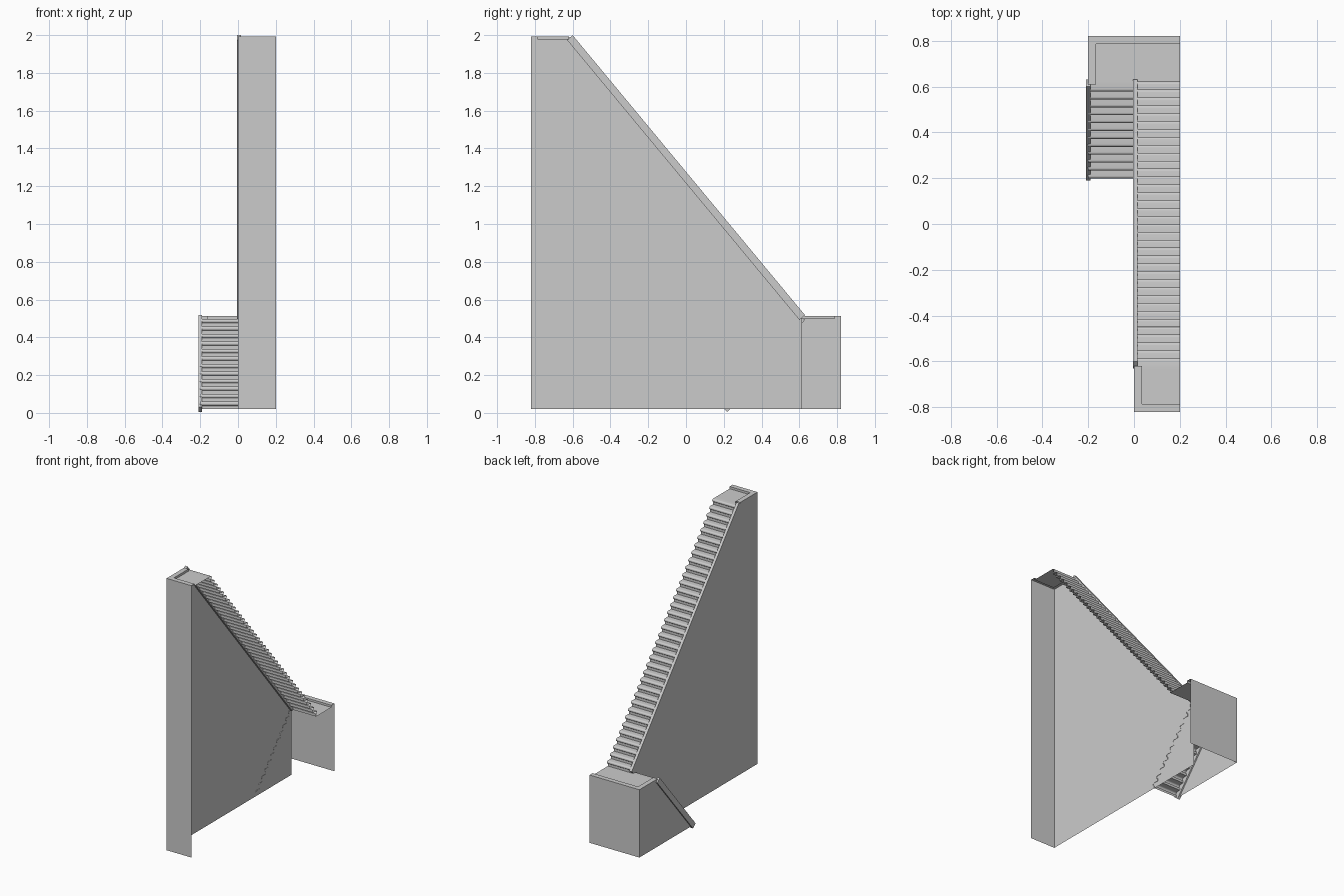
import bpy
import math
from mathutils import Vector

cube = bpy.data.objects.get("Cube")
if cube:
    bpy.data.objects.remove(cube, do_unlink=True)

grey = bpy.data.materials.new("concrete_grey")
grey.use_nodes = True
colour = (0.6, 0.6, 0.6, 1)
grey.diffuse_color = colour
grey.node_tree.nodes["Principled BSDF"].inputs["Base Color"].default_value = colour


def build(name, verts, faces, smooth=False):
    mesh = bpy.data.meshes.new(name)
    mesh.from_pydata(verts, [], faces)
    mesh.materials.append(grey)
    mesh.update()
    obj = bpy.data.objects.new(name, mesh)
    bpy.context.collection.objects.link(obj)
    if smooth:
        bpy.ops.object.select_all(action="DESELECT")
        obj.select_set(True)
        bpy.context.view_layer.objects.active = obj
        bpy.ops.object.shade_smooth_by_angle(angle=math.radians(40))
    return obj


def panel(name, verts):
    return build(name, verts, [tuple(range(len(verts)))])


def side_wall(name, x, outline):
    return panel(name, [(x, y, z) for y, z in outline])


def flight(name, x0, x1, y0, way, z0, rise, run, count, r=0.011):
    """Folded sheet of risers and bull-nosed treads climbing along y."""
    path = []
    for i in range(count):
        y, z = y0 + way * run * i, z0 + rise * i
        path.append((y, z))
        for k in range(9):
            a = math.pi * k / 8
            path.append((y - way * r * math.sin(a), z + rise - r - r * math.cos(a)))
    path.append((y0 + way * run * count, z0 + rise * count))
    if way < 0:
        x0, x1 = x1, x0
    verts = [(x, y, z) for y, z in path for x in (x0, x1)]
    faces = [(2 * i, 2 * i + 1, 2 * i + 3, 2 * i + 2) for i in range(len(path) - 1)]
    return build(name, verts, faces, True)


def stringer(name, x0, x1, start, end, depth=0.039):
    """Sloping bar with square-cut ends."""
    a, b = Vector(start), Vector(end)
    d = (b - a).normalized()
    n = Vector((-d.y, d.x)) * depth / 2
    ring = [a - n, b - n, b + n, a + n]
    verts = [(x, p.x, p.y) for x in (x0, x1) for p in ring]
    faces = [(3, 2, 1, 0), (4, 5, 6, 7)]
    faces += [(i, (i + 1) % 4, (i + 1) % 4 + 4, i + 4) for i in range(4)]
    return build(name, verts, faces)


def landing(name, x0, x1, y_edge, y_in, y_out, floor, rim, border):
    """Sunken floor with a raised L-shaped kerb on the right and outer edges."""
    xi = x0 + border
    verts = [(x0, y_edge, rim), (x0, y_out, rim), (x1, y_out, rim),
             (x1, y_in, rim), (xi, y_in, rim), (xi, y_edge, rim),
             (x1, y_in, floor), (xi, y_in, floor), (xi, y_edge, floor), (x1, y_edge, floor)]
    faces = [(0, 5, 4, 1), (1, 4, 3, 2), (4, 7, 6, 3), (5, 8, 7, 4), (8, 9, 6, 7)]
    if y_out < y_edge:
        faces = [f[::-1] for f in faces]
    return build(name, verts, faces)


base, end, edge = 0.02, 0.82, 0.615
low_floor, low_rim = 0.497, 0.512
top_floor, top_rim = 1.977, 1.993
run = 0.0345

# Upper flight with its bar
flight("upper_steps", 0.01, 0.2, 0.61, -1, low_floor, (top_floor - low_floor) / 36, run, 36)
stringer("upper_stringer", -0.005, 0.015, (edge, 0.505), (-edge, 1.987))

# Lower flight with its bar
flight("lower_steps", -0.2, 0.002, 0.21, 1, base, (low_floor - base) / 12, run, 12)
stringer("lower_stringer", -0.21, -0.19, (0.205, 0.0175), (edge, 0.505))

# Landings
landing("top_landing", 0, 0.2, -0.62, -0.785, -end, top_floor, top_rim, 0.035)
landing("middle_landing", -0.2, 0.2, 0.61, 0.785, end, low_floor, low_rim, 0.035)

# Side walls under the flights
side_wall("upper_side_wall", 0, [(-end, base), (-end, top_rim), (-0.62, top_rim),
                                 (edge, 0.505), (edge, base)])
side_wall("lower_side_wall", -0.2, [(0.21, base), (edge, low_rim), (end, low_rim), (end, base)])

# End walls
panel("front_wall", [(0, -end, base), (0.2, -end, base), (0.2, -end, top_rim), (0, -end, top_rim)])
panel("back_wall", [(0.2, end, base), (-0.2, end, base), (-0.2, end, low_rim), (0.2, end, low_rim)])
